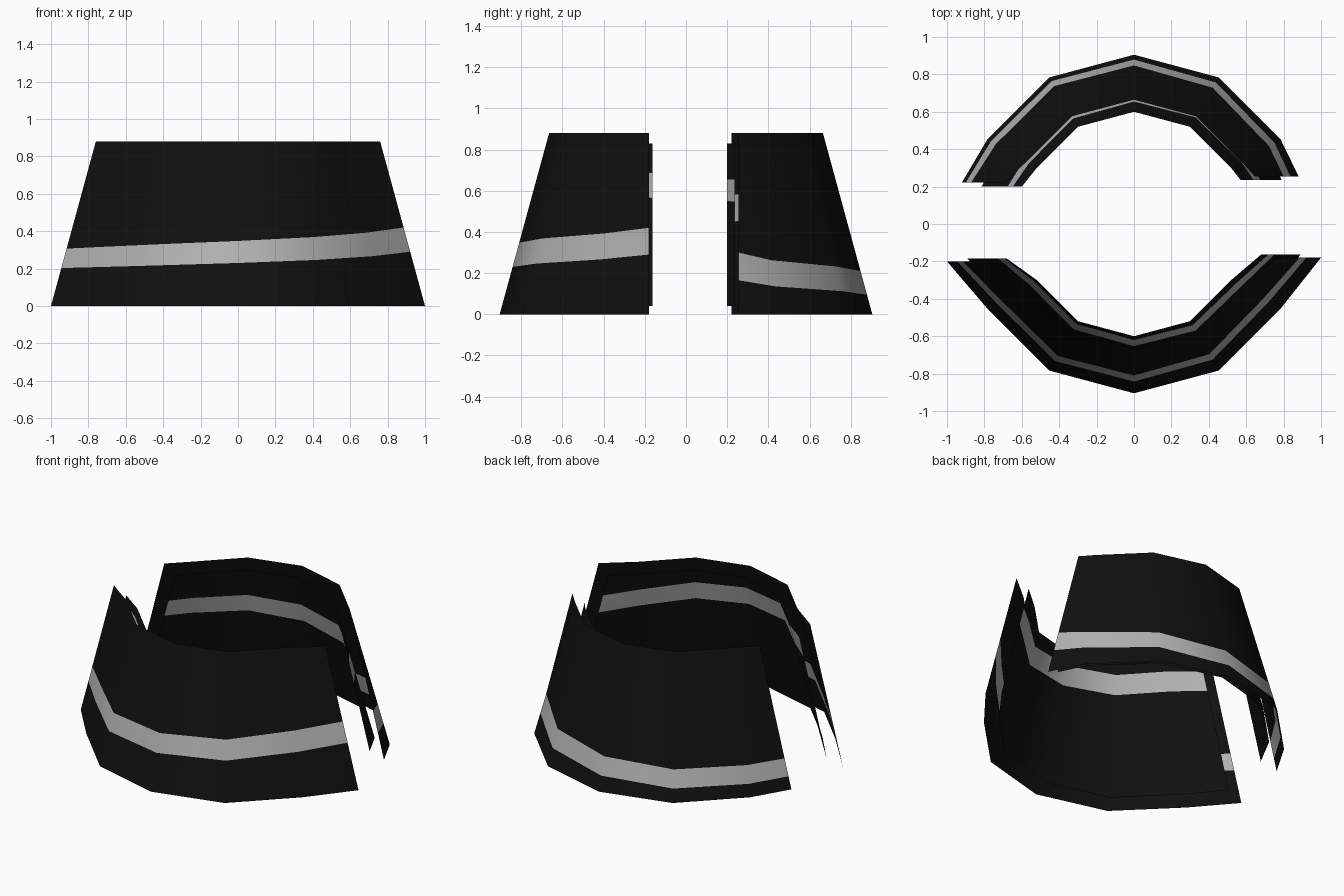
import bpy, math

if "Cube" in bpy.data.objects:
    bpy.data.objects.remove(bpy.data.objects["Cube"])


def material(name, value):
    m = bpy.data.materials.new(name)
    m.diffuse_color = (value, value, value, 1)
    m.use_nodes = True
    m.node_tree.nodes["Principled BSDF"].inputs["Base Color"].default_value = m.diffuse_color
    return m


black = material("black", 0.005)
grey = material("light grey", 0.45)


def curve3(left, mid, right, t):
    """Smooth curve through three values at t = -1, 0, 1."""
    return mid + (right - left) / 2 * t + ((right + left) / 2 - mid) * t * t


def panel(name, side, z_range, radii, left_end, right_end, low, high):
    """Tapered curved sheet. Ends are (bottom x, top x, y); side is -1 front, 1 back."""
    z0, z1 = z_range
    columns = []
    for i, deg in enumerate((None, -60, -30, 0, 30, 60, None)):
        if deg is None:
            bx, tx, y = left_end if i == 0 else right_end
            bottom, top = (bx, y), (tx, y)
        else:
            s, c = math.sin(math.radians(deg)), math.cos(math.radians(deg))
            bottom, top = [(r * s, side * r * c) for r in radii]
        t = (i - 3) / 3
        column = []
        for z in (z0, curve3(*low, t), curve3(*high, t), z1):
            f = (z - z0) / (z1 - z0)
            column.append((bottom[0] + (top[0] - bottom[0]) * f,
                           bottom[1] + (top[1] - bottom[1]) * f, z))
        columns.append(column)
    verts = [v for col in columns for v in col]
    faces = []
    for i in range(6):
        for j in range(3):
            a, b = i * 4 + j, (i + 1) * 4 + j
            f = (a, b, b + 1, a + 1)
            faces.append(f if side < 0 else f[::-1])
    me = bpy.data.meshes.new(name)
    me.from_pydata(verts, [], faces)
    me.materials.append(black)
    me.materials.append(grey)
    # The middle row of faces is the painted band
    for k, p in enumerate(me.polygons):
        p.material_index = 1 if k % 3 == 1 else 0
        p.use_smooth = True
    me.update()
    ob = bpy.data.objects.new(name, me)
    bpy.context.collection.objects.link(ob)


OUTER = ((0.0, 0.88), (0.905, 0.665))
INNER = ((0.04, 0.83), (0.815, 0.60))

# Front half: outer sheet and inner lining
panel("front_outer_sheet", -1, *OUTER, (-1.0, -0.76, -0.2), (1.0, 0.76, -0.18),
      (0.203, 0.23, 0.29), (0.307, 0.348, 0.42))
panel("front_inner_sheet", -1, *INNER, (-0.89, -0.68, -0.185), (0.89, 0.68, -0.163),
      (0.66, 0.635, 0.565), (0.78, 0.755, 0.685))

# Back half: outer sheet and inner lining
panel("back_outer_sheet", 1, *OUTER, (-0.92, -0.69, 0.222), (0.88, 0.645, 0.255),
      (0.08, 0.095, 0.165), (0.19, 0.21, 0.30))
panel("back_inner_sheet", 1, *INNER, (-0.815, -0.60, 0.2), (0.79, 0.57, 0.235),
      (0.55, 0.51, 0.45), (0.655, 0.63, 0.58))
